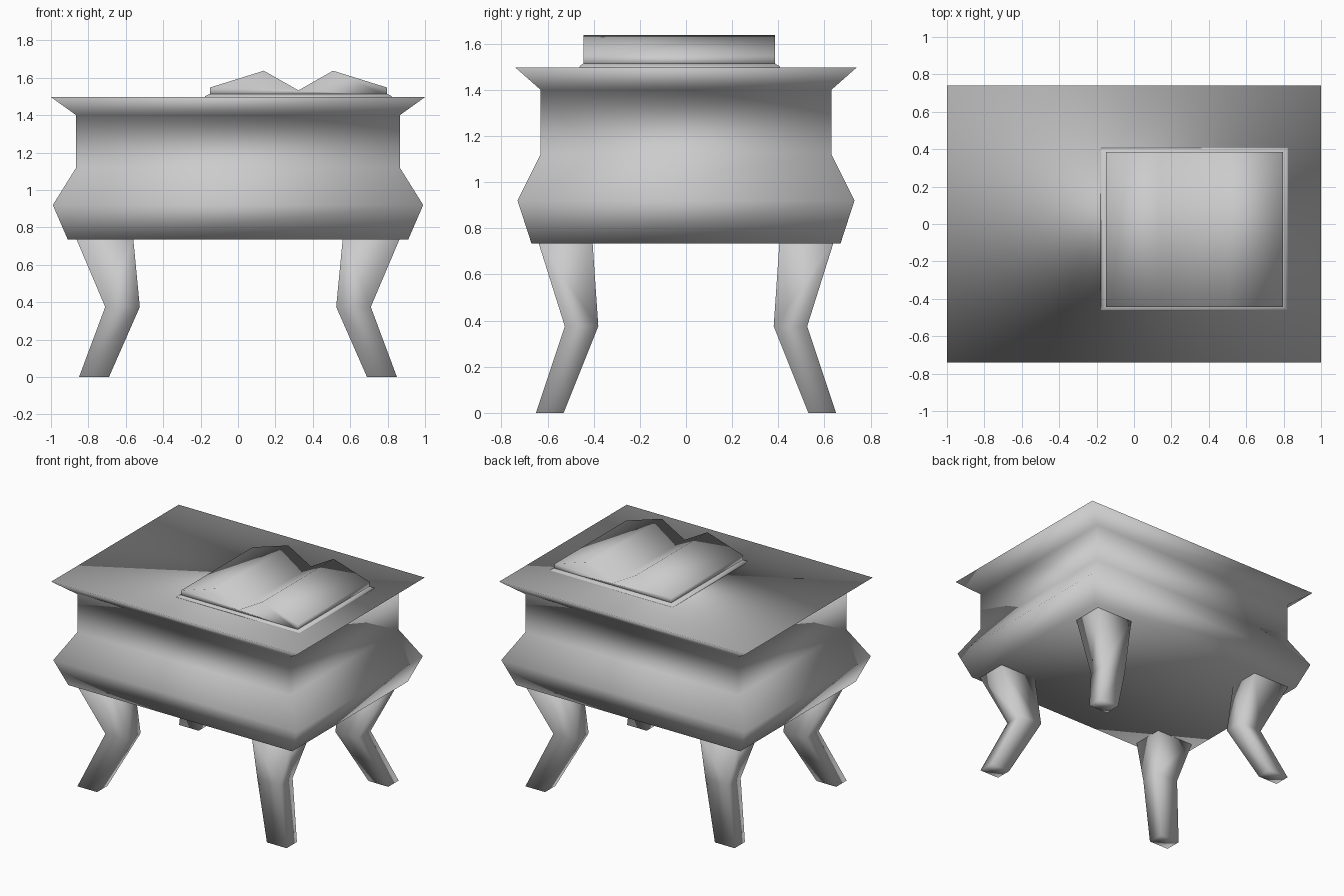
import bpy, bmesh

if "Cube" in bpy.data.objects:
    bpy.data.objects.remove(bpy.data.objects["Cube"])


def loft(name, rings):
    """Closed smooth solid through a list of equal-length point rings."""
    bm = bmesh.new()
    loops = [[bm.verts.new(p) for p in ring] for ring in rings]
    n = len(loops[0])
    for a, b in zip(loops, loops[1:]):
        for i in range(n):
            j = (i + 1) % n
            bm.faces.new((a[i], a[j], b[j], b[i]))
    bm.faces.new(loops[0])
    bm.faces.new(loops[-1])
    bmesh.ops.recalc_face_normals(bm, faces=bm.faces)
    mesh = bpy.data.meshes.new(name)
    bm.to_mesh(mesh)
    bm.free()
    mesh.shade_smooth()
    obj = bpy.data.objects.new(name, mesh)
    bpy.context.collection.objects.link(obj)
    return obj


def rect(x0, x1, y0, y1, z):
    return [(x0, y0, z), (x1, y0, z), (x1, y1, z), (x0, y1, z)]


# Altar body: stacked rectangular sections (half x, half y, z)
body = [(0.91, 0.67, 0.735), (0.99, 0.73, 0.92), (0.865, 0.63, 1.12),
        (0.865, 0.63, 1.40), (1.0, 0.74, 1.497)]
loft("table_body", [rect(-x, x, -y, y, z) for x, y, z in body])

# Four bent legs (inner x, outer x, inner y, outer y, z)
leg = [(0.69, 0.85, 0.53, 0.65, 0.0), (0.525, 0.71, 0.38, 0.525, 0.375),
       (0.56, 0.865, 0.405, 0.64, 0.74)]
for sx, side in ((-1, "left"), (1, "right")):
    for sy, end in ((-1, "front"), (1, "back")):
        loft(f"{end}_{side}_leg",
             [rect(sx * a, sx * b, sy * c, sy * d, z) for a, b, c, d, z in leg])

# Open book: thin sloped cover and double-peaked pages
loft("book_cover", [rect(-0.18, 0.825, -0.463, 0.41, 1.495),
                    rect(-0.175, 0.82, -0.46, 0.405, 1.503),
                    rect(-0.15, 0.80, -0.445, 0.385, 1.514)])
pages = [(-0.15, 1.505), (-0.15, 1.548), (0.138, 1.638), (0.323, 1.533),
         (0.508, 1.638), (0.797, 1.548), (0.797, 1.505)]
loft("book_pages", [[(x, y, z) for x, z in pages] for y in (-0.445, 0.385)])
